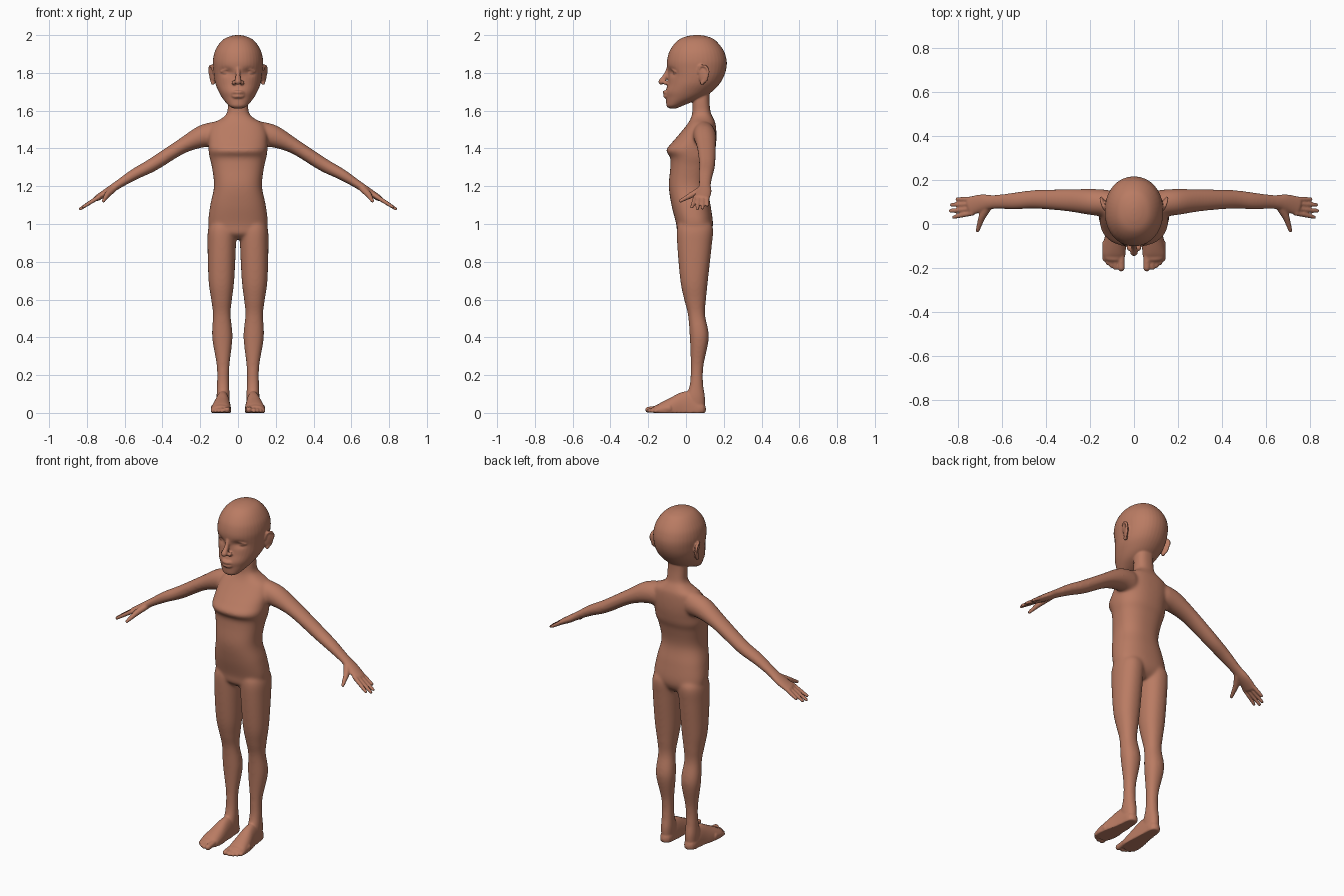
import bpy, bmesh, math
from mathutils import Vector, Matrix

bm = bmesh.new()
SEG = 40


def spline(rows, n=6):
    """Catmull-Rom interpolation of rows of numbers."""
    out = []
    for i in range(len(rows) - 1):
        a, b, c, d = (rows[max(0, min(len(rows) - 1, i + k))] for k in (-1, 0, 1, 2))
        for j in range(n):
            t = j / n
            out.append([q + 0.5 * t * (r - p + t * (2 * p - 5 * q + 4 * r - s + t * (3 * (q - r) + s - p)))
                        for p, q, r, s in zip(a, b, c, d)])
    out.append(list(rows[-1]))
    return out


def skin(rings):
    """Joins rings of (centre, u axis, v axis, exponent) into a closed surface."""
    loops = []
    for c, u, v, e in rings:
        loop = []
        for k in range(SEG):
            a = 2 * math.pi * k / SEG
            ca, sa = math.cos(a), math.sin(a)
            p = c + u * math.copysign(abs(ca) ** (2 / e), ca) + v * math.copysign(abs(sa) ** (2 / e), sa)
            p.z = max(p.z, 0.0)
            loop.append(bm.verts.new(p))
        loops.append(loop)
    for A, B in zip(loops, loops[1:]):
        for k in range(SEG):
            m = (k + 1) % SEG
            bm.faces.new((A[k], A[m], B[m], B[k]))
    bm.faces.new(loops[0])
    bm.faces.new(loops[-1])
    return [v for l in loops for v in l]


def stack(rows, s=1, e=2.2):
    """Horizontal sections: z, centre x, half width, front y, back y."""
    return skin([(Vector((s * cx, (f + b) / 2, z)), Vector((hw, 0, 0)), Vector((0, (b - f) / 2, 0)), e)
                 for z, cx, hw, f, b in spline(rows)])


def tube(rows, s=1, side=(0, 1, 0), e=2):
    """Round-ended limb: x, y, z, radius along side, radius across."""
    pts = spline(rows)
    P = [Vector((s * p[0], p[1], p[2])) for p in pts]
    side, rings = Vector(side), []
    for i, p in enumerate(pts):
        t = (P[min(i + 1, len(P) - 1)] - P[max(i - 1, 0)]).normalized()
        v = t.cross(side).normalized()
        u = v.cross(t)
        caps = [0]
        if i == 0:
            caps = [-85, -60, -30, 0]
        elif i == len(P) - 1:
            caps = [0, 30, 60, 85]
        for a in map(math.radians, caps):
            k = math.cos(a)
            rings.append((P[i] + t * min(p[3], p[4]) * math.sin(a), u * p[3] * k, v * p[4] * k, e))
    skin(rings)


def blob(c, r, rot=0):
    m = Matrix.Translation(c) @ Matrix.Rotation(rot, 4, 'Z') @ Matrix.Diagonal((*r, 1))
    bmesh.ops.create_uvsphere(bm, u_segments=24, v_segments=16, radius=1, matrix=m)


# Torso and neck
stack([(.92, 0, .09, -.01, .10), (.95, 0, .13, -.045, .13), (1.0, 0, .157, -.052, .143),
       (1.1, 0, .147, -.077, .13), (1.2, 0, .127, -.091, .113), (1.3, 0, .138, -.083, .13),
       (1.35, 0, .15, -.083, .147), (1.39, 0, .156, -.105, .155), (1.43, 0, .157, -.075, .16),
       (1.48, 0, .155, -.032, .161), (1.53, 0, .135, .008, .157), (1.56, 0, .085, .025, .145),
       (1.59, 0, .058, .033, .131), (1.65, 0, .053, .035, .124), (1.72, 0, .05, .035, .125)], e=2.4)

# Head, with eye sockets pressed in
head = stack([(2.0, 0, .012, .045, .075), (1.995, 0, .038, .01, .105), (1.982, 0, .07, -.028, .142),
              (1.96, 0, .095, -.056, .168), (1.93, 0, .115, -.079, .192), (1.9, 0, .127, -.093, .207),
              (1.86, 0, .133, -.101, .216), (1.82, 0, .131, -.099, .213), (1.78, 0, .127, -.093, .2),
              (1.74, 0, .119, -.097, .176), (1.7, 0, .102, -.108, .137), (1.67, 0, .085, -.106, .09),
              (1.645, 0, .066, -.105, .03), (1.625, 0, .047, -.103, -.02), (1.612, 0, .025, -.09, -.05)], e=2.1)
for v in head:
    x, y, z = v.co
    if y < 0:
        v.co.y += .018 * math.exp(-((abs(x) - .06) / .03) ** 2 - ((z - 1.803) / .02) ** 2)

# Nose and lips
tube([(0, -.087, 1.835, .012, .012), (0, -.104, 1.79, .012, .014), (0, -.130, 1.753, .017, .016)], side=(1, 0, 0))
for z, y, r in ((1.697, -.115, .009), (1.677, -.111, .010)):
    tube([(-.042, -.088, 1.687, .005, .005), (-.02, y + .008, z, r, r), (0, y, z, r, r),
          (.02, y + .008, z, r, r), (.042, -.088, 1.687, .005, .005)], side=(0, 0, 1))

for s in (1, -1):
    # Face details: nostril wing, eyeball, upper lid, ear
    blob((s * .021, -.107, 1.748), (.012, .016, .012))
    blob((s * .06, -.047, 1.803), (.026, .023, .018))
    tube([(.035, -.068, 1.806, .005, .005), (.06, -.073, 1.819, .005, .005),
          (.088, -.055, 1.806, .005, .005)], s, side=(0, 0, 1))
    blob((s * .136, .093, 1.79), (.010, .030, .046), -s * .4)
    tube([(.128, .066, 1.80, .008, .008), (.138, .075, 1.832, .007, .007), (.147, .1, 1.836, .007, .007),
          (.15, .118, 1.81, .007, .007), (.144, .108, 1.775, .007, .007), (.133, .085, 1.745, .010, .010)],
         s, side=(1, 0, 0))

    # Arm and palm
    tube([(.12, .095, 1.475, .06, .068), (.19, .1, 1.463, .06, .059), (.30, .108, 1.41, .051, .040),
          (.45, .112, 1.315, .043, .036), (.55, .104, 1.262, .039, .030), (.64, .1, 1.205, .032, .022),
          (.69, .096, 1.172, .039, .020), (.745, .082, 1.138, .043, .016)], s)
    # Fingers and thumb
    for base, tx, ty in ((.113, .81, .113), (.091, .835, .087), (.069, .84, .059), (.049, .825, .031)):
        tube([(.735, base, 1.144, .011, .012), ((.74 + tx) / 2, (base + ty) / 2, 1.205 - (.1 + tx / 2 - .37) * .64, .0105, .0105),
              (tx - .005, ty, 1.205 - (tx - .645) * .64, .0085, .0085)], s)
    tube([(.66, .085, 1.187, .02, .018), (.69, .035, 1.157, .016, .016), (.702, .0, 1.138, .012, .012),
          (.712, -.03, 1.122, .009, .009)], s, side=(1, 0, 0))

    # Leg
    stack([(1.03, .075, .05, -.02, .11), (.98, .083, .074, -.047, .143), (.88, .086, .075, -.046, .136),
           (.7, .088, .068, -.03, .116), (.6, .087, .055, -.01, .106), (.52, .086, .047, .01, .101),
           (.4, .083, .054, .02, .121), (.25, .079, .034, .025, .093), (.15, .079, .032, .02, .091),
           (.08, .079, .034, .0, .1), (.01, .079, .03, .0, .098)], s)
    # Foot and toes
    tube([(.079, .072, .02, .034, .04), (.08, .03, .02, .036, .09), (.082, -.02, .02, .041, .09),
          (.087, -.08, .018, .050, .062), (.091, -.13, .015, .053, .040), (.092, -.148, .014, .050, .030)],
         s, side=(1, 0, 0), e=2.2)
    for x, y, r in ((.058, -.2, .016), (.084, -.199, .011), (.102, -.19, .0105), (.119, -.178, .010), (.134, -.161, .010)):
        tube([(x, y + .075, .024, r, .018), (x, y + .03, .02, r, r), (x, y, r, r, r)], s, side=(1, 0, 0))

bmesh.ops.recalc_face_normals(bm, faces=bm.faces)
raw = bpy.data.meshes.new("body_parts")
bm.to_mesh(raw)
bm.free()

# Fuse all parts into one continuous skin
body = bpy.data.objects.new("child_body", raw)
bpy.context.collection.objects.link(body)
fuse = body.modifiers.new("fuse", 'REMESH')
fuse.mode = 'VOXEL'
fuse.voxel_size = 0.005
mesh = bpy.data.meshes.new_from_object(body.evaluated_get(bpy.context.evaluated_depsgraph_get()))
body.modifiers.clear()
body.data = mesh

# Smooth lightly everywhere, more over trunk and limbs
group = body.vertex_groups.new(name="trunk_and_limbs")
for v in mesh.vertices:
    x, y, z = v.co
    w = min(1, max(0, (z - .12) / .06), max(0, (1.62 - z) / .06), max(0, (.66 - abs(x)) / .06))
    if w > 0:
        group.add([v.index], w, 'REPLACE')
for name, count, vg in (("fine", 3, ""), ("broad", 40, group.name)):
    m = body.modifiers.new(name, 'SMOOTH')
    m.factor, m.iterations, m.vertex_group = .5, count, vg
mesh.shade_smooth()

skin_mat = bpy.data.materials.new("brown skin")
skin_mat.diffuse_color = (.49, .20, .125, 1)
mesh.materials.clear()
mesh.materials.append(skin_mat)
